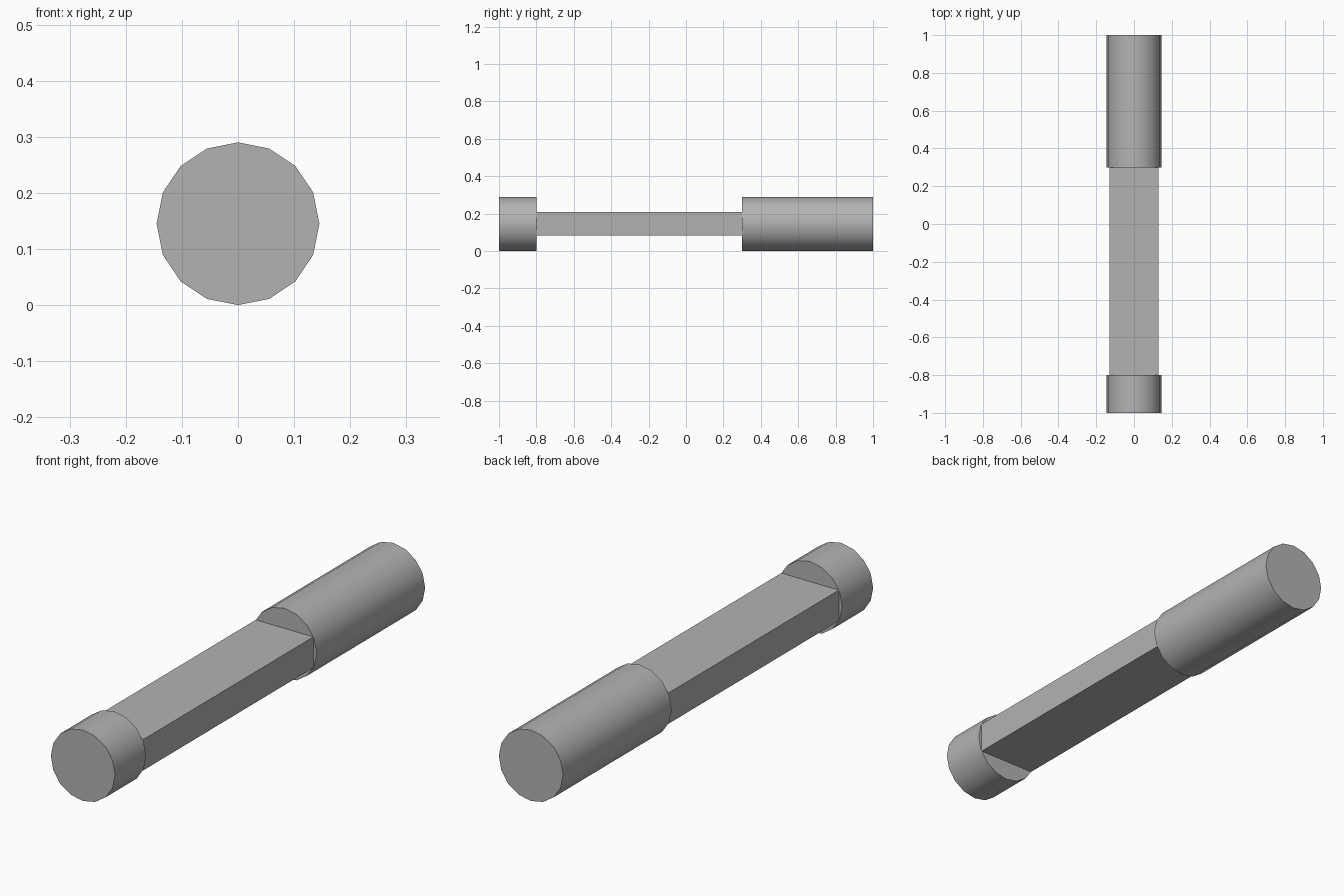
import bpy, math
from mathutils import Matrix

cube = bpy.data.objects.get("Cube")
if cube:
    bpy.data.objects.remove(cube)

MID = 0.145          # height of the long axis
RADIUS = 0.145

steel = bpy.data.materials.new("grey steel")
steel.use_nodes = True
GREY = (0.45, 0.45, 0.45, 1)
steel.diffuse_color = GREY
steel.node_tree.nodes["Principled BSDF"].inputs["Base Color"].default_value = GREY


def prism(name, outline, y0, y1):
    """Extrude an (x, z) outline along y; z is measured from the long axis."""
    n = len(outline)
    verts = [(x, y, z + MID) for y in (y0, y1) for x, z in outline]
    faces = [tuple(range(n)), tuple(reversed(range(n, 2 * n)))]
    faces += [(i, i + n, (i + 1) % n + n, (i + 1) % n) for i in range(n)]
    mesh = bpy.data.meshes.new(name)
    mesh.from_pydata(verts, [], faces)
    mesh.materials.append(steel)
    obj = bpy.data.objects.new(name, mesh)
    bpy.context.collection.objects.link(obj)
    return obj


def circle(r, n):
    return [(r * math.sin(math.tau * i / n), r * math.cos(math.tau * i / n)) for i in range(n)]


def cut(target, cutter):
    mod = target.modifiers.new(cutter.name, "BOOLEAN")
    mod.operation, mod.solver, mod.object = "DIFFERENCE", "EXACT", cutter
    bpy.context.view_layer.objects.active = target
    bpy.ops.object.modifier_apply(modifier=mod.name)
    bpy.data.objects.remove(cutter)


# Round ends and the flat bar between them
head = prism("head", circle(RADIUS, 16), -1, -0.8)
handle = prism("handle", circle(RADIUS, 16), 0.3, 1)
bar = prism("flat_bar", [(-.13, -.063), (-.13, .063), (.13, .063), (.13, -.063)], -0.8, 0.3)

# Six-sided socket in the head
socket = [(-.067, 0), (-.053, .04), (.053, .04), (.067, 0), (.053, -.04), (-.053, -.04)]
cut(head, prism("socket_cutter", socket, -1.1, -0.85))

# Upright holes through the bar
for y in (-0.71, 0.214):
    hole = prism("hole_cutter", circle(0.053, 12), -0.2, 0.2)
    hole.data.transform(Matrix.Translation((0, y, MID)) @ Matrix.Rotation(math.pi / 2, 4, "X")
                        @ Matrix.Translation((0, 0, -MID)))
    cut(bar, hole)

# Rounded sides smooth, all other edges crisp
for obj in (head, handle, bar):
    bpy.ops.object.select_all(action="DESELECT")
    obj.select_set(True)
    bpy.context.view_layer.objects.active = obj
    bpy.ops.object.shade_smooth_by_angle(angle=math.radians(25))
